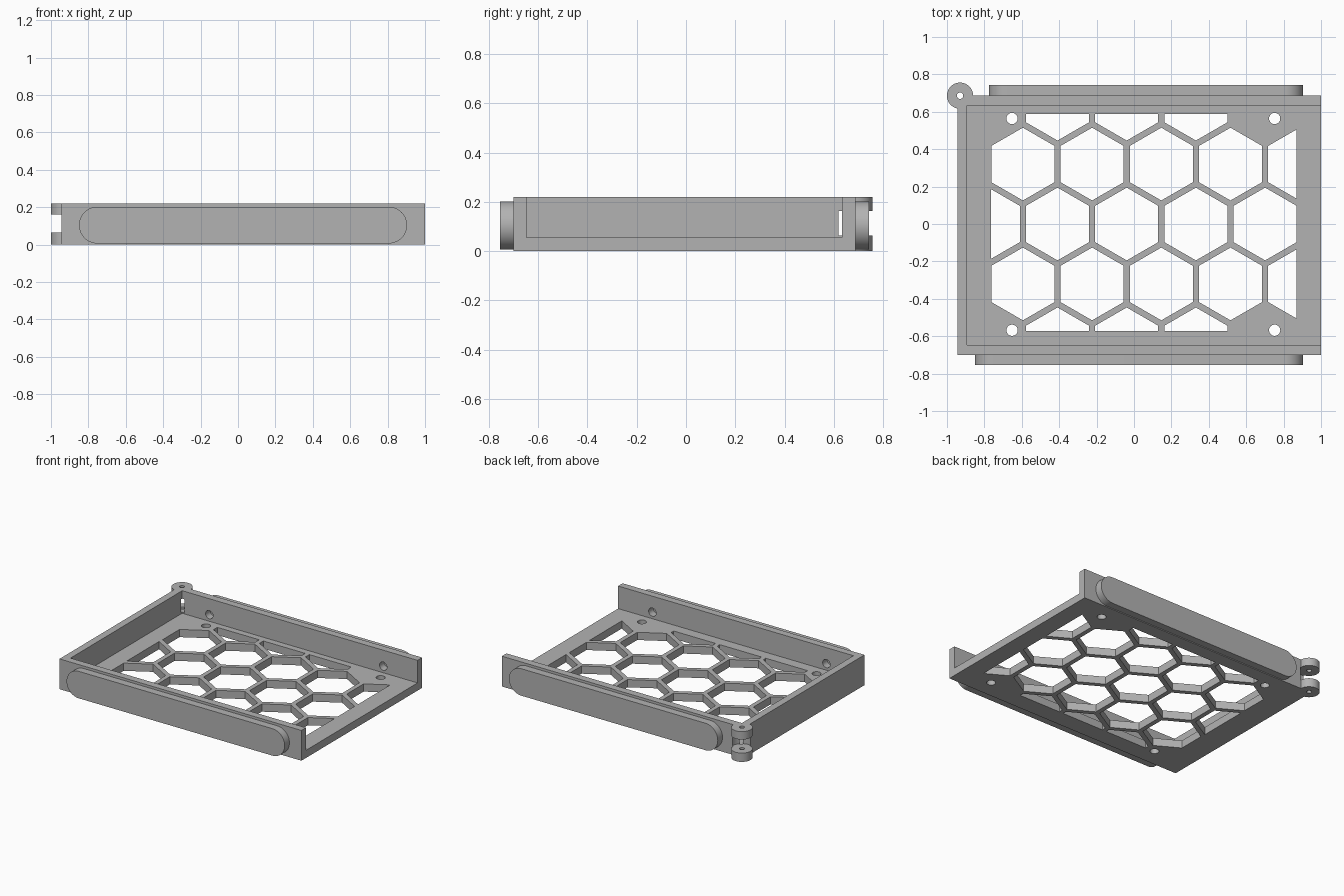
import bpy, bmesh, math
from mathutils import Vector

if "Cube" in bpy.data.objects:
    bpy.data.objects.remove(bpy.data.objects["Cube"])

grey = bpy.data.materials.new("plain grey")
grey.use_nodes = True
grey.diffuse_color = (0.45, 0.45, 0.45, 1)
grey.node_tree.nodes["Principled BSDF"].inputs["Base Color"].default_value = grey.diffuse_color


def slot(x0, x1, cy, r, n=24):
    """Outline of a round-ended slot; a circle when x0 equals x1."""
    pts = []
    for cx, start in ((x1, -math.pi / 2), (x0, math.pi / 2)):
        for i in range(n + 1):
            a = start + math.pi * i / n
            pts.append((cx + r * math.cos(a), cy + r * math.sin(a)))
    return pts


def rect(x0, x1, y0, y1):
    return [(x0, y0), (x1, y0), (x1, y1), (x0, y1)]


def prism(name, outlines, lo, hi, along_y=False, window=None):
    """Extrude flat outlines along z or y, first clipped to a window."""
    bm = bmesh.new()
    for pts in outlines:
        bm.faces.new([bm.verts.new((x, y, lo)) for x, y in pts])
    bmesh.ops.remove_doubles(bm, verts=bm.verts, dist=1e-5)
    if window:
        x0, x1, y0, y1 = window
        for co, no in (((x0, 0, 0), (-1, 0, 0)), ((x1, 0, 0), (1, 0, 0)),
                       ((0, y0, 0), (0, -1, 0)), ((0, y1, 0), (0, 1, 0))):
            bmesh.ops.bisect_plane(bm, geom=bm.verts[:] + bm.edges[:] + bm.faces[:],
                                   plane_co=co, plane_no=no, clear_outer=True)
    grown = bmesh.ops.extrude_face_region(bm, geom=bm.faces[:])["geom"]
    bmesh.ops.translate(bm, vec=Vector((0, 0, hi - lo)),
                        verts=[g for g in grown if isinstance(g, bmesh.types.BMVert)])
    if along_y:
        for v in bm.verts:
            v.co = (v.co.x, v.co.z, v.co.y)
    bmesh.ops.recalc_face_normals(bm, faces=bm.faces)
    mesh = bpy.data.meshes.new(name)
    bm.to_mesh(mesh)
    bm.free()
    mesh.materials.append(grey)
    obj = bpy.data.objects.new(name, mesh)
    bpy.context.collection.objects.link(obj)
    return obj


def combine(obj, tool, operation="DIFFERENCE"):
    mod = obj.modifiers.new("shape", "BOOLEAN")
    mod.object, mod.operation, mod.solver = tool, operation, "EXACT"
    bpy.context.view_layer.objects.active = obj
    bpy.ops.object.modifier_apply(modifier=mod.name)
    bpy.data.objects.remove(tool)


LEFT, FRONT, BACK, TOP, FLOOR = -0.945, -0.70, 0.687, 0.22, 0.056
PIN = (-0.93, 0.686)

# Tray body with the hinge lug, hollowed and open at one end
tray = prism("tray", [rect(LEFT, 1.0, FRONT, BACK)], 0, TOP)
combine(tray, prism("lug", [slot(PIN[0], PIN[0], PIN[1], 0.07)], 0, TOP), "UNION")
combine(tray, prism("pocket", [rect(-0.893, 1.2, -0.648, 0.634)], FLOOR, 0.4))

# Hinge gap and pin hole
combine(tray, prism("gap", [slot(PIN[0], PIN[0], PIN[1], 0.077)], 0.064, 0.162))
combine(tray, prism("pin_hole", [slot(PIN[0], PIN[0], PIN[1], 0.017)], -0.1, 0.4))

# Honeycomb openings in the floor
PITCH, RADIUS = 0.37, 0.1945
cells = []
for row in range(-2, 3):
    odd = row % 2
    columns = range(1, 4) if abs(row) == 2 else range(5)
    for col in columns:
        cx = (-0.594 if odd else -0.779) + PITCH * col
        cy = row * PITCH * math.sqrt(3) / 2
        cells.append([(cx + RADIUS * math.sin(math.pi * k / 3),
                       cy + RADIUS * math.cos(math.pi * k / 3)) for k in range(6)])
combine(tray, prism("honeycomb", cells, -0.1, 0.1, window=(-0.765, 0.87, -0.572, 0.587)))

# Screw holes in the floor corners and through the side walls
corners = [slot(x, x, y, 0.03) for x in (-0.652, 0.752) for y in (-0.568, 0.564)]
combine(tray, prism("floor_holes", corners, -0.1, 0.1))
sides = [slot(x, x, 0.104, 0.03) for x in (-0.675, 0.724)]
combine(tray, prism("wall_holes", sides, -0.9, 0.9, along_y=True))

# Round-ended rails on the outside of both walls
parts = [tray]
for name, x0, y0, y1 in (("front_rail", -0.85, -0.755, FRONT),
                         ("back_rail", -0.775, BACK, 0.742)):
    r, inner = 0.098, 0.056
    a, b = x0 + r, 0.904 - r
    rail = prism(name, [slot(a, b, 0.104, r)], y0, y1, along_y=True)
    combine(rail, prism("recess", [slot(a, b, 0.104, inner)], y0 - 0.1, y1 + 0.1, along_y=True))
    parts.append(rail)

for obj in parts:
    obj.select_set(True)
bpy.ops.object.shade_smooth_by_angle(angle=math.radians(30))
